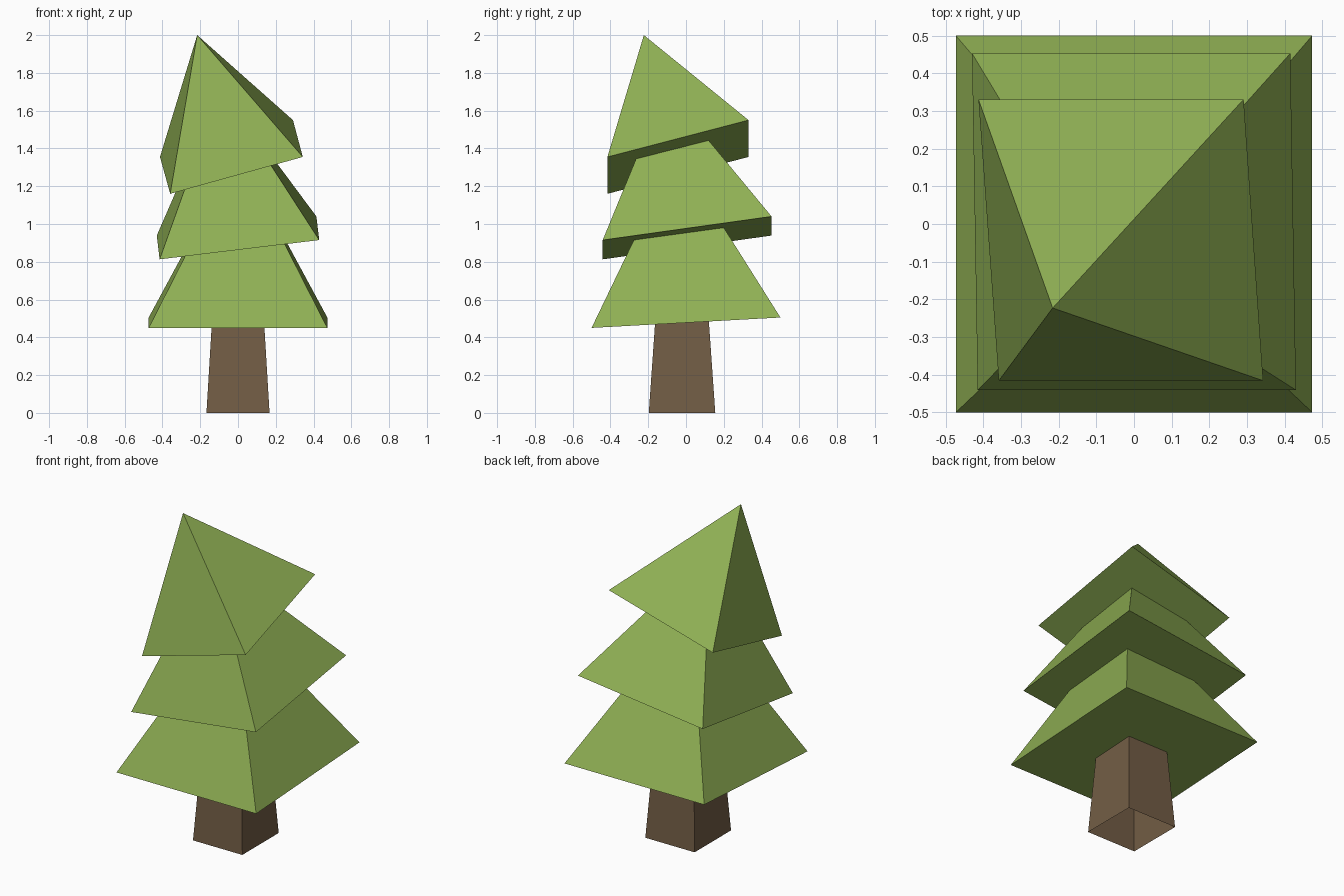
import bpy

if "Cube" in bpy.data.objects:
    bpy.data.objects.remove(bpy.data.objects["Cube"])


def material(name, rgb):
    m = bpy.data.materials.new(name)
    m.diffuse_color = (*rgb, 1.0)
    m.use_nodes = True
    m.node_tree.nodes["Principled BSDF"].inputs["Base Color"].default_value = m.diffuse_color
    return m


LEAF = material("leaf green", (0.275, 0.43, 0.088))
BARK = material("bark brown", (0.17, 0.11, 0.06))


def build(name, verts, faces, mat):
    me = bpy.data.meshes.new(name)
    me.from_pydata(verts, [], faces)
    me.materials.append(mat)
    ob = bpy.data.objects.new(name, me)
    bpy.context.collection.objects.link(ob)
    return ob


SIDES = [(i, (i + 1) % 4) for i in range(4)]


def tier(name, front, back, apex):
    """Leaning pyramid: front/back = (y, left x, left z, right x, right z)."""
    fy, flx, flz, frx, frz = front
    by, blx, blz, brx, brz = back
    verts = [(flx, fy, flz), (frx, fy, frz), (brx, by, brz), (blx, by, blz), apex]
    faces = [(a, b, 4) for a, b in SIDES] + [(3, 2, 1, 0)]
    return build(name, verts, faces, LEAF)


def ring(hx, y0, y1, z):
    return [(-hx, y0, z), (hx, y0, z), (hx, y1, z), (-hx, y1, z)]


# Tapered trunk, open underneath, its top tucked into the lowest tier
build("trunk", ring(0.167, -0.197, 0.155, 0.0) + ring(0.137, -0.162, 0.12, 0.5),
      [(a, b, b + 4, a + 4) for a, b in SIDES], BARK)

# Foliage tiers, each tilted more than the one below
tier("lower_foliage", (-0.5, -0.473, 0.45, 0.473, 0.45),
     (0.5, -0.473, 0.505, 0.473, 0.505), (0.0, -0.052, 1.38))
tier("middle_foliage", (-0.441, -0.415, 0.813, 0.43, 0.915),
     (0.453, -0.43, 0.939, 0.415, 1.04), (-0.09, -0.11, 1.72))
tier("top_foliage", (-0.416, -0.359, 1.16, 0.343, 1.355),
     (0.331, -0.413, 1.355, 0.291, 1.55), (-0.216, -0.223, 2.0))
